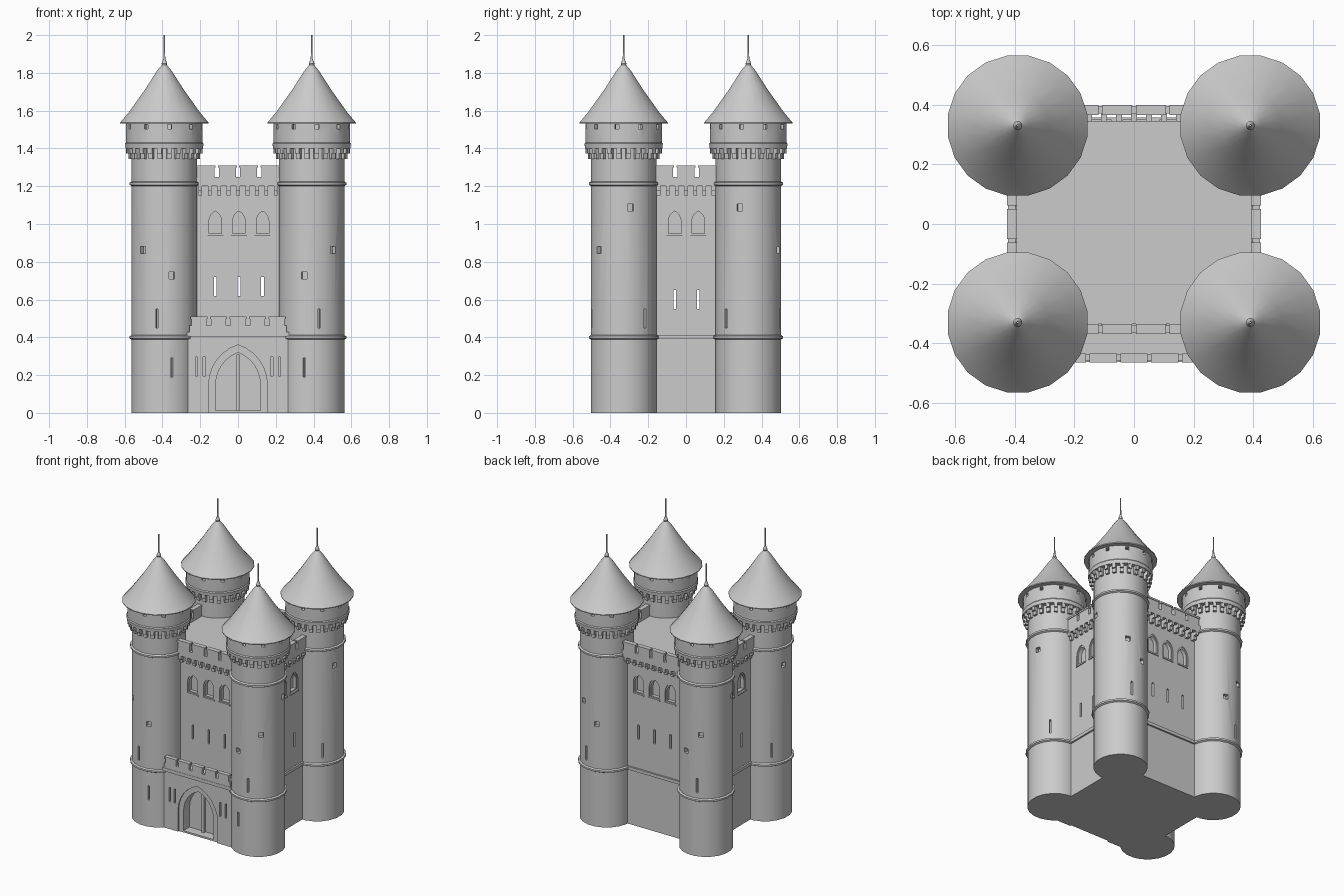
import bpy, bmesh
from math import radians, cos, sin, pi, atan2
from mathutils import Matrix

if "Cube" in bpy.data.objects:
    bpy.data.objects.remove(bpy.data.objects["Cube"], do_unlink=True)

stone = bpy.data.materials.new("grey_stone")
stone.use_nodes = True
stone.diffuse_color = (0.6, 0.6, 0.6, 1)
stone.node_tree.nodes["Principled BSDF"].inputs["Base Color"].default_value = (0.6, 0.6, 0.6, 1)

SIDES = 20
TOWER_X, TOWER_Y, TOWER_R = 0.39, 0.33, 0.175


def turn(degrees):
    return Matrix.Rotation(radians(degrees), 4, 'Z')


def prism(bm, outline, y0, y1, m=Matrix()):
    """Extrude an x-z outline from y0 to y1."""
    ends = [[bm.verts.new(m @ Matrix.Translation((x, y, z)).translation) for x, z in outline]
            for y in (y0, y1)]
    bm.faces.new(ends[0])
    bm.faces.new(ends[1][::-1])
    for i in range(len(outline)):
        bm.faces.new((ends[0][i - 1], ends[1][i - 1], ends[1][i], ends[0][i]))


def box(bm, x0, x1, y0, y1, z0, z1, m=Matrix()):
    prism(bm, [(x0, z0), (x1, z0), (x1, z1), (x0, z1)], y0, y1, m)


def arch(w, spring, top, base=0.0, steps=6):
    """Pointed arch outline with half width w."""
    k = top - spring
    r = (w * w + k * k) / (2 * w)
    end = atan2(k, r - w)
    right = [(w - r + r * cos(end * i / steps), spring + r * sin(end * i / steps))
             for i in range(steps)]
    return [(-w, base), (w, base)] + right[1 if spring == base else 0:] + [(0, top)] \
        + [(-x, z) for x, z in reversed(right)]


def lathe(bm, profile, m=Matrix(), closed=False):
    rings = [[bm.verts.new(m @ turn(360 * (i + 0.5) / SIDES) @ Matrix.Translation((r, 0, z)).translation)
              for r, z in profile] for i in range(SIDES)]
    for i in range(SIDES):
        for j in range(0 if closed else 1, len(profile)):
            bm.faces.new((rings[i - 1][j - 1], rings[i][j - 1], rings[i][j], rings[i - 1][j]))
    bmesh.ops.remove_doubles(bm, verts=bm.verts, dist=1e-5)


def finish(name, bm):
    bmesh.ops.recalc_face_normals(bm, faces=bm.faces)
    mesh = bpy.data.meshes.new(name)
    bm.to_mesh(mesh)
    bm.free()
    mesh.materials.append(stone)
    obj = bpy.data.objects.new(name, mesh)
    bpy.context.collection.objects.link(obj)
    return obj


def cut(obj, bm):
    """Subtract the cutter shapes and discard the cutter."""
    cutter = finish("cutter", bm)
    cutter.hide_render = True
    mod = obj.modifiers.new("openings", 'BOOLEAN')
    mod.operation, mod.solver, mod.object = 'DIFFERENCE', 'EXACT', cutter
    bpy.context.view_layer.objects.active = obj
    bpy.ops.object.modifier_apply(modifier=mod.name)
    bpy.data.objects.remove(cutter, do_unlink=True)


def smooth(obj):
    bpy.ops.object.select_all(action='DESELECT')
    obj.select_set(True)
    bpy.context.view_layer.objects.active = obj
    bpy.ops.object.shade_smooth_by_angle(angle=radians(30))


def battlement(bm, half, outer, thick, z0, z1, count, m=Matrix()):
    """Low wall with capped merlons, outer face at y = -outer."""
    mid = z0 + (z1 - z0) * 0.45
    box(bm, -half, half, -outer, -outer + thick, z0, mid, m)
    pitch = 2 * half / count
    for i in range(count):
        c = -half + pitch * (i + 0.5)
        w = pitch / 2 - 0.011
        box(bm, c - w, c + w, -outer, -outer + thick, mid - 0.002, z1 - 0.012, m)
        box(bm, c - w - 0.005, c + w + 0.005, -outer - 0.004, -outer + thick + 0.004, z1 - 0.012, z1, m)


# Keep walls: name, turn, face distance, half length, overhang, openings, slit base, merlons
WALLS = [("front", 0, 0.335, 0.38, 0.03, (-0.12, 0.005, 0.13), 0.62, 4),
         ("left", 90, 0.395, 0.32, 0.027, (-0.06, 0.065), 0.55, 3),
         ("back", 180, 0.345, 0.38, 0.05, (-0.13, -0.005, 0.12), 0.62, 4),
         ("right", 270, 0.395, 0.32, 0.027, (-0.065, 0.06), 0.55, 3)]

for side, angle, d, half, over, openings, slit_z, merlons in WALLS:
    m = turn(angle)
    bm = bmesh.new()
    box(bm, -half, half, -d, -d + 0.05, 0, 1.23, m)
    wall = finish(side + "_wall", bm)
    slits, frames, panes = bmesh.new(), bmesh.new(), bmesh.new()
    for x in openings:
        box(slits, x - 0.007, x + 0.007, -d - 0.1, -d + 0.1, slit_z, slit_z + 0.1, m)
        shift = m @ Matrix.Translation((x, 0, 0.94))
        prism(frames, arch(0.042, 0.075, 0.14), -d - 0.05, -d + 0.007, shift)
        prism(panes, arch(0.033, 0.075, 0.128, 0.01), -d - 0.05, -d + 0.032, shift)
    for cutter in (slits, frames, panes):
        cut(wall, cutter)

    # String course and window sills
    bm = bmesh.new()
    box(bm, -half, half, -d - 0.012, -d + 0.01, 0.39, 0.412, m)
    for x in openings:
        box(bm, x - 0.044, x + 0.044, -d - 0.006, -d + 0.01, 0.932, 0.942, m)
    finish(side + "_wall_trim", bm)

    # Overhanging parapet on stepped corbels
    visible = 0.225 if merlons == 4 else 0.17
    bm = bmesh.new()
    battlement(bm, visible, d + over, 0.025, 1.2, 1.31, merlons, m)
    count = 9 if merlons == 4 else 7
    for i in range(count):
        x = -visible + 2 * visible * (i + 0.5) / count
        box(bm, x - 0.01, x + 0.01, -d - over, -d + 0.01, 1.175, 1.215, m)
        box(bm, x - 0.01, x + 0.01, -d - over * 0.55, -d + 0.01, 1.15, 1.178, m)
    finish(side + "_parapet", bm)

# Keep floor and flat roof
for name, z0, z1 in (("keep_floor", 0, 0.02), ("keep_roof", 1.2, 1.232)):
    bm = bmesh.new()
    box(bm, -0.392, 0.392, -0.333, 0.34, z0, z1)
    finish(name, bm)

# Gatehouse with a recessed pointed gateway
bm = bmesh.new()
box(bm, -0.27, 0.27, -0.452, -0.32, 0, 0.41)
gatehouse = finish("gatehouse", bm)
outer, inner = bmesh.new(), bmesh.new()
prism(outer, arch(0.155, 0.15, 0.36, -0.05), -0.6, -0.442)
for x in (-0.22, -0.178, 0.178, 0.22):
    box(outer, x - 0.006, x + 0.006, -0.6, -0.42, 0.195, 0.295)
prism(inner, arch(0.118, 0.15, 0.32, 0.012), -0.6, -0.375)
cut(gatehouse, outer)
cut(gatehouse, inner)

bm = bmesh.new()
box(bm, -0.009, 0.009, -0.395, -0.37, 0.012, 0.31)
finish("gate_post", bm)
bm = bmesh.new()
box(bm, -0.27, 0.27, -0.462, -0.32, 0.405, 0.428)
battlement(bm, 0.258, 0.46, 0.022, 0.425, 0.51, 5)
finish("gatehouse_parapet", bm)

# Tower openings as (angle, base height, half width, height) for the left side
FRONT = [(-49, 0.845, 0.016, 0.035), (-103, 0.71, 0.016, 0.035), (12, 1.07, 0.016, 0.035),
         (-77, 0.45, 0.006, 0.1), (41, 0.45, 0.006, 0.1), (-103, 0.19, 0.006, 0.1)]
BACK = [(66, 0.845, 0.016, 0.035), (103, 0.71, 0.016, 0.035), (-15, 1.07, 0.016, 0.035),
        (75, 0.45, 0.006, 0.1), (-43, 0.45, 0.006, 0.1)]


def band(z):
    return [(TOWER_R, z - 0.012), (0.186, z - 0.006), (0.186, z + 0.006), (TOWER_R, z + 0.012)]


for end, sy, holes in (("front", -1, FRONT), ("back", 1, BACK)):
    for side, sx in (("left", 1), ("right", -1)):
        name = f"{end}_{side}_tower"
        place = Matrix.Translation((sx * TOWER_X, sy * TOWER_Y, 0))

        # Shaft with two string courses
        bm = bmesh.new()
        lathe(bm, [(0, 0), (TOWER_R, 0)] + band(0.4) + band(1.213) + [(TOWER_R, 1.43), (0, 1.43)], place)
        shaft = finish(name + "_shaft", bm)
        bm = bmesh.new()
        for a, z, w, h in holes:
            box(bm, 0.148, 0.25, -w, w, z, z + h, place @ turn(a if sx > 0 else 180 - a))
        cut(shaft, bm)
        smooth(shaft)

        # Ring of stepped corbels
        bm = bmesh.new()
        for i in range(24):
            m = place @ turn(15 * i + 7.5)
            box(bm, 0.16, 0.202, -0.012, 0.012, 1.372, 1.41, m)
            box(bm, 0.16, 0.19, -0.012, 0.012, 1.345, 1.374, m)
        finish(name + "_corbels", bm)

        # Hollow lookout drum with square openings
        bm = bmesh.new()
        lathe(bm, [(0.172, 1.4), (0.207, 1.4), (0.21, 1.425), (0.205, 1.432), (0.205, 1.54), (0.18, 1.54),
                   (0.18, 1.42)], place, closed=True)
        drum = finish(name + "_drum", bm)
        bm = bmesh.new()
        for i in range(10):
            box(bm, 0.15, 0.25, -0.011, 0.011, 1.502, 1.526, place @ turn(-82 + 36 * i))
        cut(drum, bm)
        smooth(drum)

        # Flared conical roof and spike
        bm = bmesh.new()
        lathe(bm, [(0, 1.532), (0.237, 1.532), (0.237, 1.537), (0.19, 1.592), (0.105, 1.71), (0.04, 1.81),
                   (0.013, 1.842), (0.015, 1.85), (0.005, 1.875), (0.004, 2.0), (0, 2.0)], place)
        smooth(finish(name + "_roof", bm))
